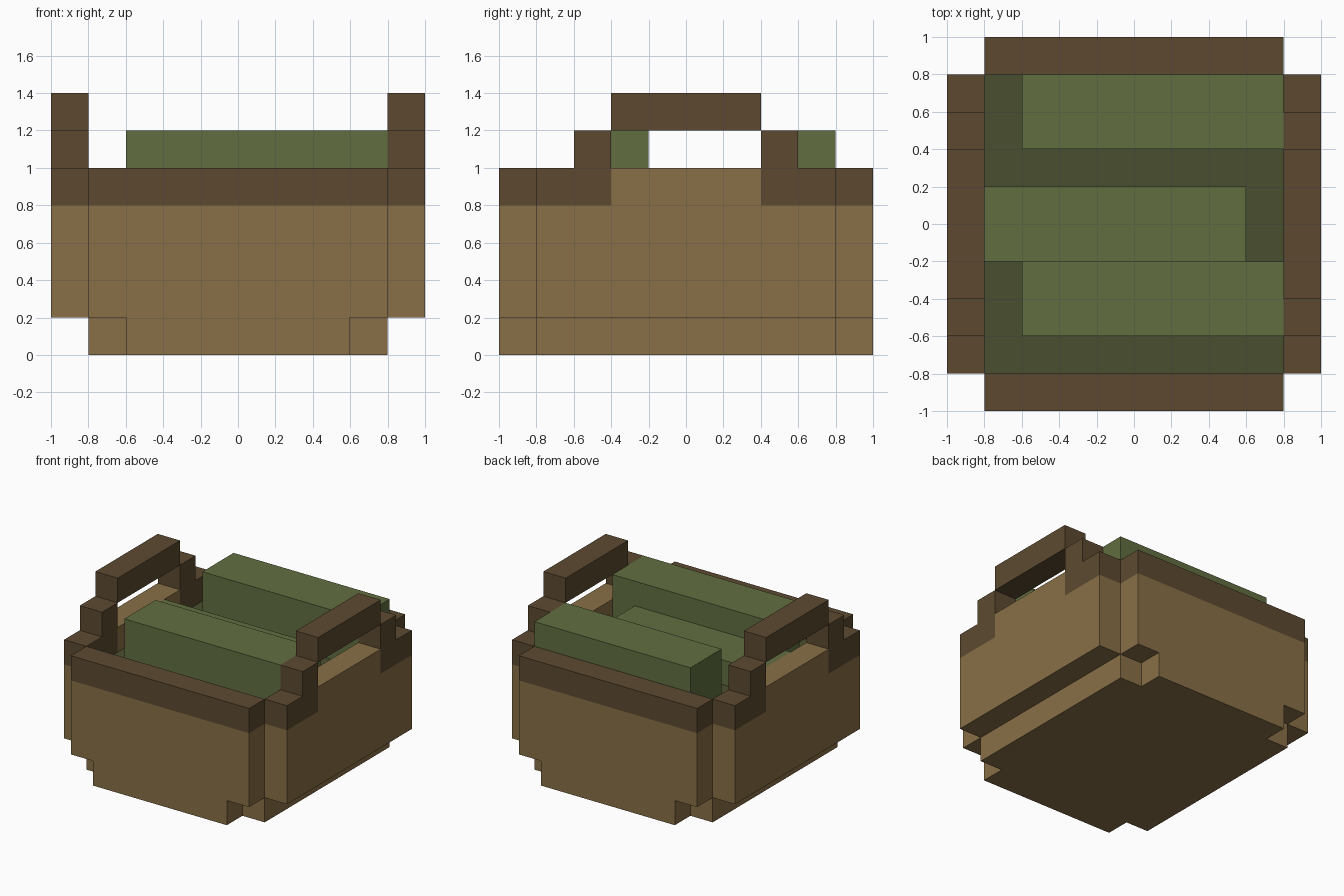
import bpy
import bmesh
from mathutils import Vector

cube = bpy.data.objects.get("Cube")
if cube:
    bpy.data.objects.remove(cube, do_unlink=True)

U = 0.2  # block size


def material(name, rgb):
    lin = [((c / 255 + 0.055) / 1.055) ** 2.4 for c in rgb] + [1.0]
    mat = bpy.data.materials.new(name)
    mat.use_nodes = True
    mat.diffuse_color = lin
    mat.node_tree.nodes["Principled BSDF"].inputs["Base Color"].default_value = lin
    return mat


TAN = material("tan wicker", (137, 112, 71))
BROWN = material("dark brown rim", (93, 74, 48))
GREEN = material("green", (97, 111, 64))
SHADE = material("deep green", (74, 79, 47))


def finish(name, bm, *mats):
    bmesh.ops.recalc_face_normals(bm, faces=bm.faces)
    mesh = bpy.data.meshes.new(name)
    bm.to_mesh(mesh)
    bm.free()
    for mat in mats:
        mesh.materials.append(mat)
    obj = bpy.data.objects.new(name, mesh)
    bpy.context.collection.objects.link(obj)
    return obj


def prism(outline, offset):
    """Extrude a closed outline along an offset."""
    bm = bmesh.new()
    face = bm.faces.new([bm.verts.new(p) for p in outline])
    ext = bmesh.ops.extrude_face_region(bm, geom=[face], use_keep_orig=True)
    moved = [g for g in ext["geom"] if isinstance(g, bmesh.types.BMVert)]
    bmesh.ops.translate(bm, verts=moved, vec=offset)
    return bm


def block(x, y, z):
    """Box from ranges given in block units."""
    (x0, x1), (y0, y1), (z0, z1) = x, y, z
    base = [(x0, y0), (x1, y0), (x1, y1), (x0, y1)]
    return prism([Vector((a, b, z0)) * U for a, b in base], (0, 0, (z1 - z0) * U))


def cut(bm, point, normal):
    geom = bm.verts[:] + bm.edges[:] + bm.faces[:]
    bmesh.ops.bisect_plane(bm, geom=geom, plane_co=Vector(point) * U, plane_no=normal)


def finish_wall(name, bm):
    """Brown rim on the top course, left out beneath the handles."""
    cut(bm, (0, 0, 4), (0, 0, 1))
    for s in (-2, 2):
        cut(bm, (0, s, 0), (0, 1, 0))
    for f in bm.faces:
        c = f.calc_center_median() / U
        f.material_index = int(c.z > 4.01 and abs(c.y) > 2.01)
    finish(name, bm, TAN, BROWN)


# Base
finish("basket_base", block((-4, 4), (-4, 4), (0, 1)), TAN)

# Front and back walls, narrower along the bottom course
half = [(3, 0), (3, 1), (4, 1), (4, 5)]
outline = half + [(-x, z) for x, z in reversed(half)]
for name, y in (("front_wall", -5), ("back_wall", 4)):
    finish_wall(name, prism([Vector((x, y, z)) * U for x, z in outline], (0, U, 0)))

# Side walls with stepped handles
for side, x in (("right", (-5, -4)), ("left", (4, 5))):
    finish_wall(side + "_wall", block(x, (-4, 4), (1, 5)))
    finish(side + "_handle_front_post", block(x, (-3, -2), (5, 6)), BROWN)
    finish(side + "_handle_back_post", block(x, (2, 3), (5, 6)), BROWN)
    finish(side + "_handle_bar", block(x, (-2, 2), (6, 7)), BROWN)

# Contents
finish("filling", block((-4, 4), (-4, 4), (1, 4)), SHADE)
finish("front_bundle", block((-3, 4), (-3, -1), (4, 6)), GREEN)
finish("middle_bundle", block((-4, 3), (-1, 1), (4, 5)), GREEN)
finish("back_bundle", block((-3, 4), (2, 4), (4, 6)), GREEN)
